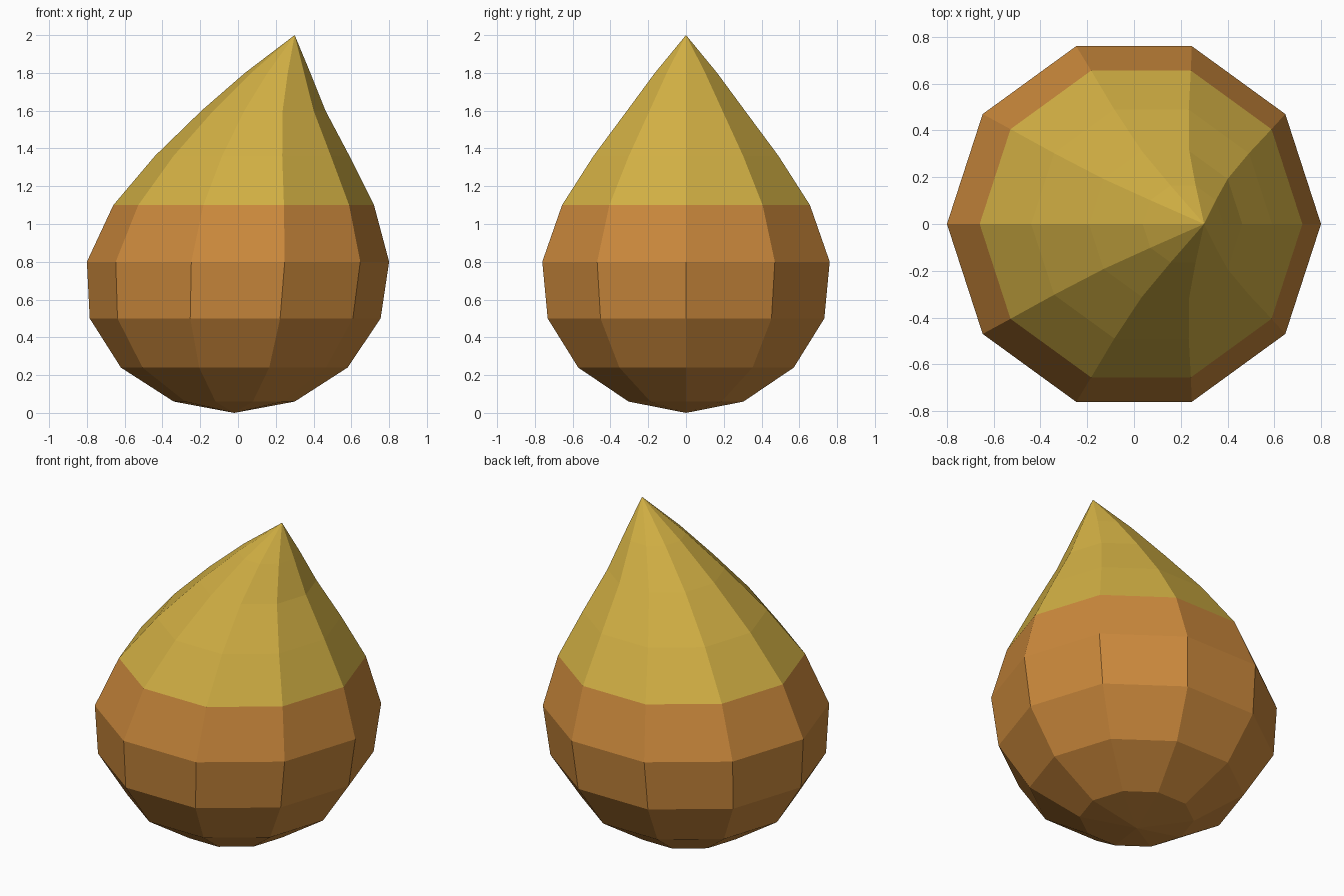
import bpy
import bmesh
from math import cos, sin, tau

if "Cube" in bpy.data.objects:
    bpy.data.objects.remove(bpy.data.objects["Cube"])

SIDES = 10
# Profile: height, radius, sideways lean of the ring centre
RINGS = [(0.06, 0.32, -0.02), (0.24, 0.60, -0.02), (0.50, 0.77, -0.015),
         (0.80, 0.80, 0.0), (1.10, 0.69, 0.03), (1.36, 0.515, 0.075),
         (1.60, 0.328, 0.135), (1.80, 0.173, 0.21)]
BOTTOM = (-0.02, 0, 0)
TIP = (0.30, 0, 2.0)
COLOUR_SPLIT = 1.10


def material(name, colour):
    mat = bpy.data.materials.new(name)
    mat.diffuse_color = (*colour, 1)
    mat.use_nodes = True
    mat.node_tree.nodes["Principled BSDF"].inputs["Base Color"].default_value = mat.diffuse_color
    return mat


# Leaning teardrop: stacked rings closed by a fan at each end
bm = bmesh.new()
rings = [[bm.verts.new((cx + r * cos(tau * i / SIDES), r * sin(tau * i / SIDES), z))
          for i in range(SIDES)] for z, r, cx in RINGS]
bottom, tip = bm.verts.new(BOTTOM), bm.verts.new(TIP)
for i in range(SIDES):
    j = (i + 1) % SIDES
    bm.faces.new((bottom, rings[0][j], rings[0][i]))
    for low, high in zip(rings, rings[1:]):
        bm.faces.new((low[i], low[j], high[j], high[i]))
    bm.faces.new((rings[-1][i], rings[-1][j], tip))

# Yellow cap above the split, orange body below
for face in bm.faces:
    face.material_index = int(face.calc_center_median().z > COLOUR_SPLIT)
bmesh.ops.recalc_face_normals(bm, faces=bm.faces)

mesh = bpy.data.meshes.new("teardrop")
bm.to_mesh(mesh)
bm.free()
mesh.materials.append(material("orange brown", (0.60, 0.25, 0.045)))
mesh.materials.append(material("mustard yellow", (0.64, 0.43, 0.057)))
bpy.context.collection.objects.link(bpy.data.objects.new("teardrop", mesh))
